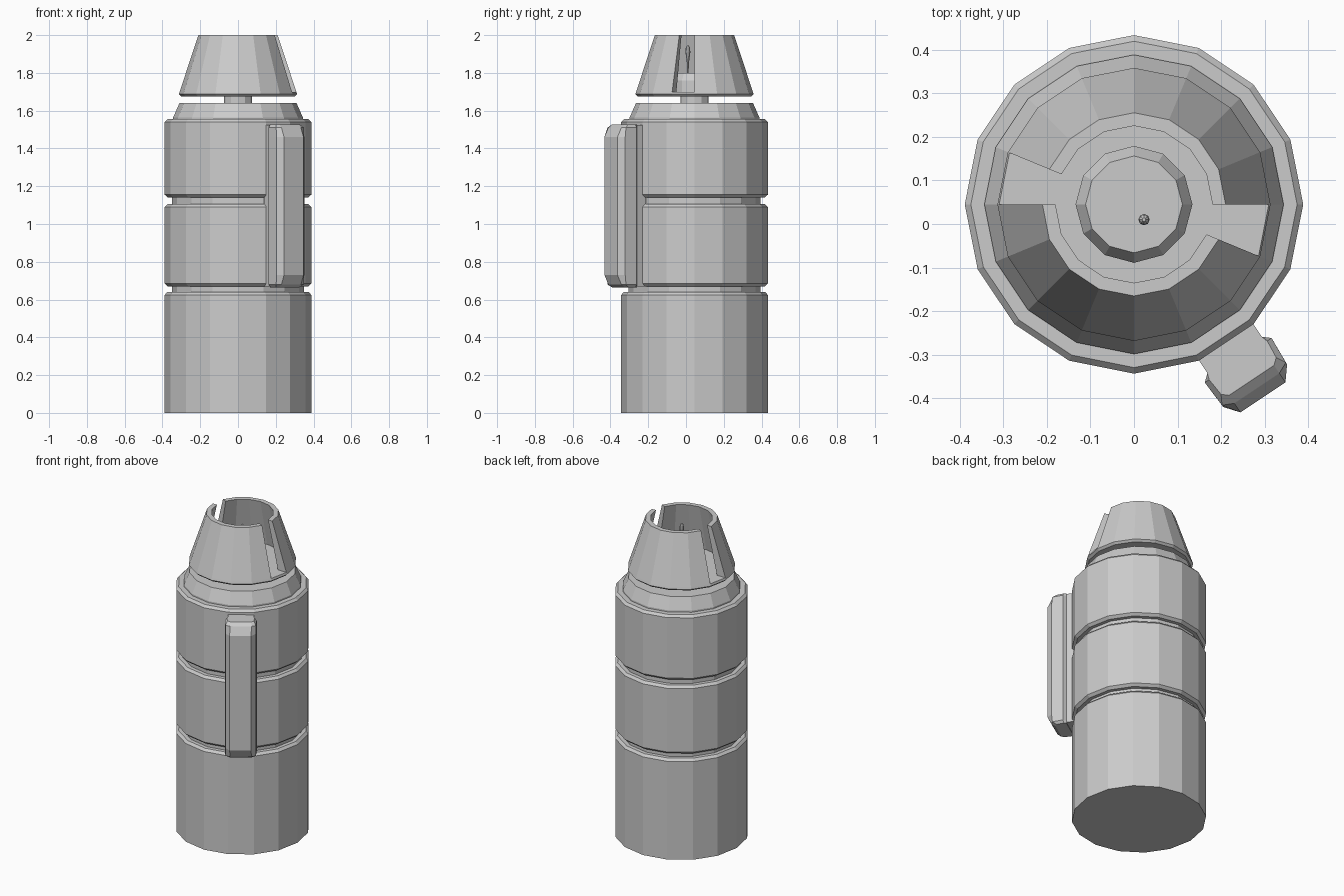
import bpy, bmesh, math

if "Cube" in bpy.data.objects:
    bpy.data.objects.remove(bpy.data.objects["Cube"])

CY = 0.045  # the barrel axis sits slightly behind the origin


def finish(name, bm):
    bmesh.ops.remove_doubles(bm, verts=bm.verts, dist=1e-5)
    bmesh.ops.recalc_face_normals(bm, faces=bm.faces)
    me = bpy.data.meshes.new(name)
    bm.to_mesh(me)
    bm.free()
    ob = bpy.data.objects.new(name, me)
    bpy.context.collection.objects.link(ob)
    return ob


def loft(bm, rings, closed=False):
    """Skin rings of equal length; cap the ends unless closed."""
    vs = [[bm.verts.new(p) for p in r] for r in rings]
    n = len(vs[0])
    pairs = list(zip(vs, vs[1:])) + ([(vs[-1], vs[0])] if closed else [])
    for a, b in pairs:
        for i in range(n):
            j = (i + 1) % n
            bm.faces.new((a[i], a[j], b[j], b[i]))
    if not closed:
        bm.faces.new(vs[0][::-1])
        bm.faces.new(vs[-1])


def lathe(name, profile, sides=16, centre=(0, CY)):
    bm = bmesh.new()
    loft(bm, [[(centre[0] + r * math.cos(2 * math.pi * i / sides),
                centre[1] + r * math.sin(2 * math.pi * i / sides), z)
               for i in range(sides)] for r, z in profile])
    return finish(name, bm)


# Barrel: three chamfered bands divided by grooves
profile = []
for z0, z1, nxt in ((0, .64, .67), (.67, 1.105, 1.14), (1.14, 1.555, None)):
    profile += [(.388, 0)] if z0 == 0 else [(.372, z0), (.388, z0 + .015)]
    profile += [(.388, z1 - .015), (.374, z1)]
    if nxt:
        profile += [(.35, z1), (.35, nxt)]
profile += [(.343, 1.555), (.343, 1.565), (.31, 1.64)]
lathe("barrel", profile)

# Neck under the shroud
lathe("neck", [(.075, 1.63), (.075, 1.69)], 12)

# Shroud floor
lathe("shroud_base", [(.30, 1.675), (.313, 1.687), (.309, 1.70)])

# Two tapered shroud walls, one facet missing between them on each side
section = [(.309, 1.70), (.21, 2.0), (.18, 2.0), (.25, 1.70)]
bm = bmesh.new()
for start in (0, 8):
    loft(bm, [[(r * math.cos(a), CY + r * math.sin(a), z) for r, z in section]
              for a in (math.pi / 8 * (start + k) for k in range(8))])
finish("shroud_walls", bm)

# Inner knob and small pin
lathe("inner_knob", [(.134, 1.69), (.134, 1.76), (.111, 1.80)], 12)
lathe("pin", [(.004, 1.79), (.005, 1.85), (.013, 1.91), (.011, 1.935), (.004, 1.945)],
      8, (.023, .01))

# Side clip, set on one facet of the barrel
ANG = math.radians(-56.25)


def place(u, v, z):
    return (u * math.cos(ANG) - v * math.sin(ANG),
            CY + u * math.sin(ANG) + v * math.cos(ANG), z)


def clip_ring(z, out, inset):
    half = [(.415, .075), (.430, .092 - inset), (min(.50, out - .012), .088 - inset),
            (out, .062)]
    pts = half + [(u, -v) for u, v in reversed(half)]
    return [place(u, v, z) for u, v in pts]


bm = bmesh.new()
loft(bm, [clip_ring(*a) for a in (
    (.665, .485, .012), (.68, .507, 0), (.73, .532, 0),
    (1.46, .532, 0), (1.51, .507, 0), (1.528, .485, .012))])
finish("clip", bm)

# Mount joining the clip to the barrel
bm = bmesh.new()
loft(bm, [[place(u, v, z) for u, v in ((.36, -.075), (.42, -.075), (.42, .075), (.36, .075))]
          for z in (.67, 1.525)])
finish("clip_mount", bm)
